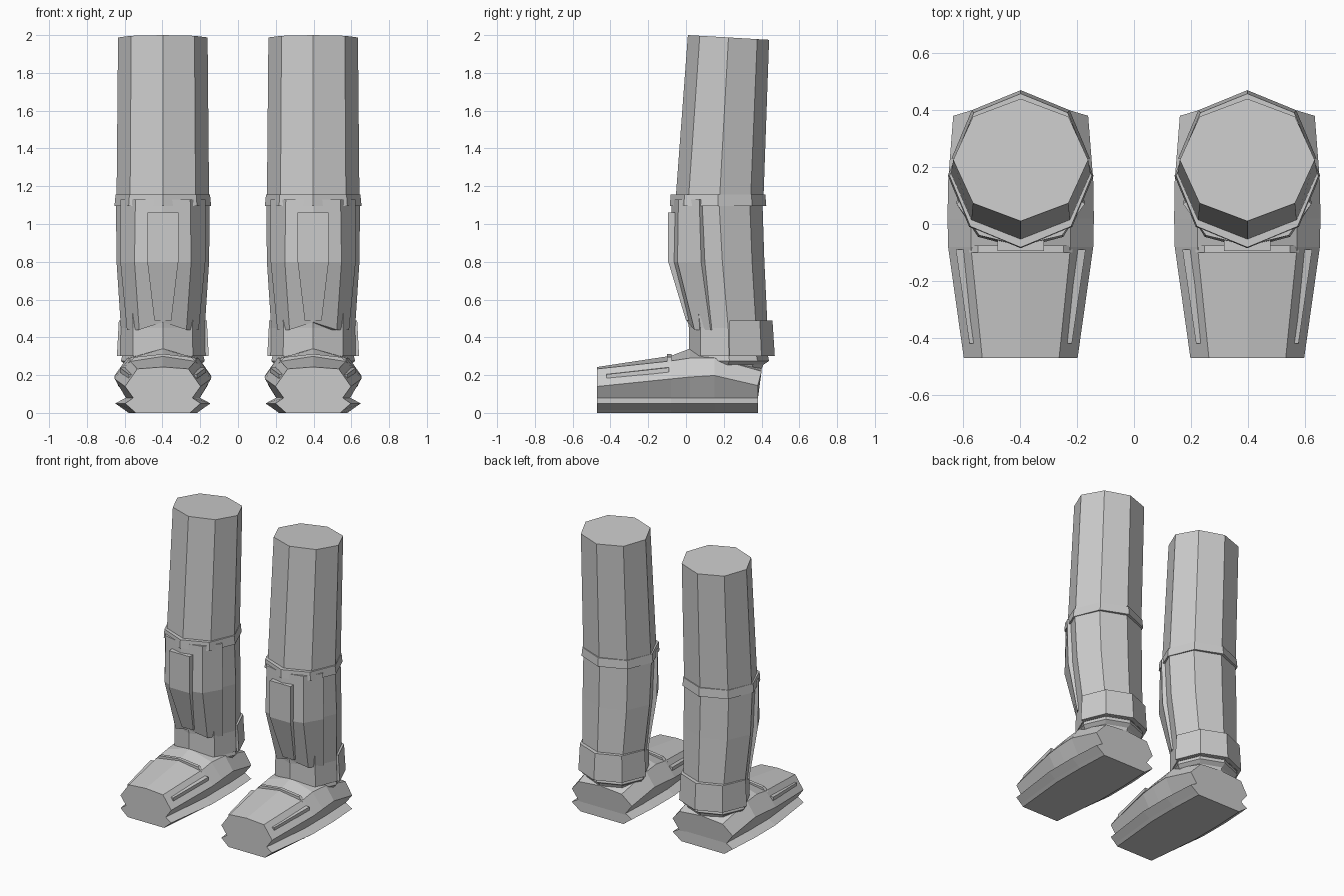
import bpy, bmesh
from math import sin, cos, pi

if "Cube" in bpy.data.objects:
    bpy.data.objects.remove(bpy.data.objects["Cube"])

LEG_X = 0.398


def loft(name, rings):
    """Skin matching rings of points, cap both ends, mirror to the other leg."""
    bm = bmesh.new()
    loops = [[bm.verts.new((x + LEG_X, y, z)) for x, y, z in r] for r in rings]
    n = len(loops[0])
    for a, b in zip(loops, loops[1:]):
        for i in range(n):
            j = (i + 1) % n
            bm.faces.new((a[i], a[j], b[j], b[i]))
    bm.faces.new(loops[0][::-1])
    bm.faces.new(loops[-1])
    bmesh.ops.recalc_face_normals(bm, faces=bm.faces)
    me = bpy.data.meshes.new(name)
    bm.to_mesh(me)
    bm.free()
    ob = bpy.data.objects.new(name, me)
    bpy.context.collection.objects.link(ob)
    ob.modifiers.new("other_leg", 'MIRROR').use_axis = (True, False, False)
    return ob


def octagon(z, rx, front, back, slope=0.0):
    cy, ry = (front + back) / 2, (back - front) / 2
    pts = []
    for k in range(8):
        y = cy - ry * cos(k * pi / 4)
        pts.append((rx * sin(k * pi / 4), y, z - slope * (y - front)))
    return pts


def sym(half):
    """Complete a half outline (x >= 0) with its mirror image."""
    return half + [(-p[0], *p[1:]) for p in reversed(half) if p[0] > 1e-6]


# Thigh tube
loft("upper_leg", [octagon(1.13, 0.245, -0.055, 0.41),
                   octagon(2.0, 0.237, 0.01, 0.44, 0.058)])

# Knee band
loft("knee_band", [octagon(1.095, 0.256, -0.085, 0.425),
                   octagon(1.155, 0.25, -0.082, 0.42)])

# Shin tube
loft("lower_leg", [octagon(0.30, 0.225, 0.015, 0.44),
                   octagon(0.45, 0.222, 0.015, 0.432),
                   octagon(0.80, 0.245, -0.03, 0.415),
                   octagon(1.11, 0.248, -0.055, 0.405)])

# Cuff round the back of the ankle
loft("heel_cuff", [[(x, max(y, 0.23), z) for x, y, z in octagon(zz, rx, 0.46 - b, b)]
                   for zz, rx, b in ((0.302, 0.243, 0.47), (0.488, 0.233, 0.458))])

# Ankle collar between cuff and boot
loft("ankle_collar", [octagon(0.21, 0.19, 0.04, 0.39),
                      octagon(0.255, 0.2, 0.03, 0.41),
                      octagon(0.275, 0.222, 0.02, 0.44),
                      octagon(0.32, 0.21, 0.02, 0.43)])


# Wrapped shin guard
def guard(z, yc, x1, y1, x2, y2, drop=0.0):
    return sym([(0, yc, z + drop), (x1, y1, z), (x2, y2, z), (x2 * 0.8, y2 + 0.04, z)])


loft("shin_guard", [guard(0.44, 0.008, 0.125, 0.045, 0.19, 0.13, 0.04),
                    guard(0.80, -0.085, 0.15, -0.045, 0.225, 0.08),
                    guard(1.13, -0.075, 0.145, -0.04, 0.225, 0.07)])

# Raised plate on the shin guard
loft("shin_plate", [[(-w, y, z), (w, y, z), (w, y + 0.07, z), (-w, y + 0.07, z)]
                    for w, y, z in ((0.045, 0.0, 0.49), (0.082, -0.094, 0.80),
                                    (0.082, -0.094, 1.06))])


# Boot body, cross-sections from toe to heel
def boot(y, top, wt, zt, w, zw, wb, lean=0.0):
    return sym([(0, y + lean, top), (wt, y + lean, zt), (w, y, zw), (wb, y, 0.07)])


loft("boot", [boot(-0.47, 0.243, 0.135, 0.233, 0.2, 0.14, 0.15),
              boot(-0.08, 0.302, 0.175, 0.275, 0.255, 0.18, 0.19),
              boot(0.02, 0.34, 0.175, 0.29, 0.257, 0.19, 0.19),
              boot(0.15, 0.34, 0.19, 0.29, 0.255, 0.198, 0.19),
              boot(0.38, 0.235, 0.17, 0.22, 0.237, 0.145, 0.18, 0.02)])

# Sole with a pointed rim
sole = [(0.2, -0.47), (0.252, -0.08), (0.252, 0.15), (0.237, 0.38)]
loft("sole", [sym([(x * s, y, z) for x, y in sole])
              for z, s in ((0.0, 0.72), (0.015, 0.8), (0.05, 1.0), (0.08, 0.78))])

# Strap over the instep
loft("instep_strap", [sym([(0, y, 0.312), (0.15, y, 0.295), (0.182, y, 0.265),
                           (0.17, y, 0.24), (0.01, y, 0.24)])
                      for y in (-0.1, -0.076)])

# Thin rails along both sides of the boot
for label, s in (("outer", 1), ("inner", -1)):
    loft(label + "_side_rail",
         [[(s * (x + dx), y, z + dz) for dx, dz in
           ((-0.022, -0.01), (0.012, -0.012), (0.012, 0.012), (-0.022, 0.014))]
          for x, y, z in ((0.168, -0.42, 0.192), (0.216, -0.09, 0.228))])
